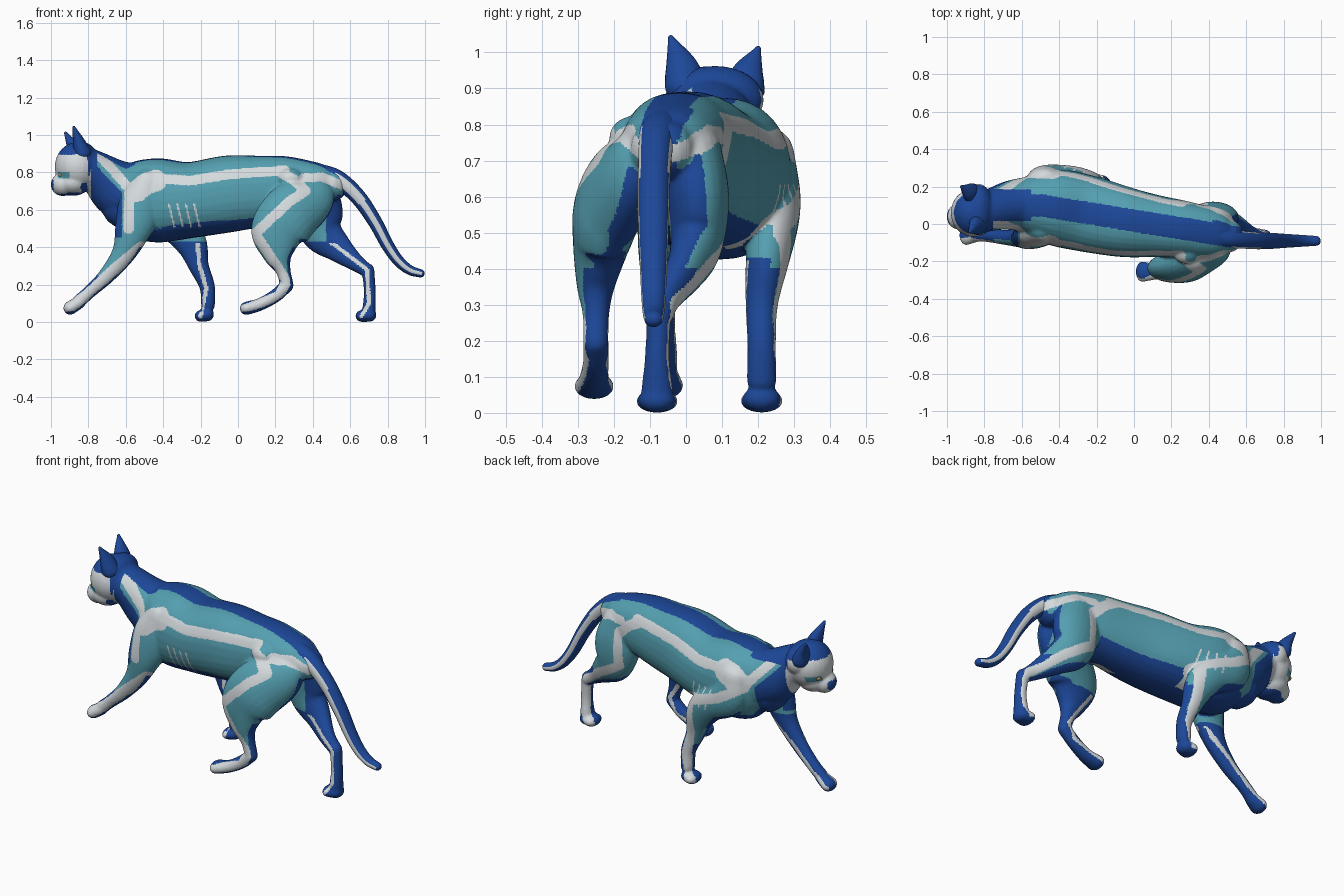
import bpy, bmesh, math
from mathutils import Vector, Matrix

if "Cube" in bpy.data.objects:
    bpy.data.objects.remove(bpy.data.objects["Cube"])


def material(name, rgb):
    m = bpy.data.materials.new(name)
    m.diffuse_color = (*rgb, 1)
    m.use_nodes = True
    m.node_tree.nodes["Principled BSDF"].inputs["Base Color"].default_value = m.diffuse_color
    return m


BLUE, TEAL, BONE = 0, 1, 2
palette = [material("fur blue", (0.012, 0.064, 0.32)),
           material("muscle teal", (0.09, 0.35, 0.44)),
           material("bone white", (0.66, 0.70, 0.72))]
amber = material("eye amber", (0.45, 0.25, 0.08))


def spline(pts, steps=6):
    """Smooth interpolation through stations."""
    pts = [Vector(p) for p in pts]
    if len(pts) == 2:
        return [pts[0].lerp(pts[1], i / steps) for i in range(steps + 1)]
    ext = [pts[0] * 2 - pts[1]] + pts + [pts[-1] * 2 - pts[-2]]
    out = []
    for i in range(1, len(ext) - 2):
        a, b, c, d = ext[i - 1:i + 3]
        for k in range(steps):
            t = k / steps
            out.append(0.5 * (2 * b + (c - a) * t + (2 * a - 5 * b + 4 * c - d) * t * t
                              + (3 * b - a - 3 * c + d) * t ** 3))
    return out + [pts[-1]]


def loft(bm, stations, sides=24, steps=6, power=1.0):
    """Rounded tube through (x, y, z, half width in y, half depth)."""
    st = spline([s if len(s) == 5 else (*s, s[3]) for s in stations], steps)
    pos = [Vector(s[:3]) for s in st]
    tan = [(pos[min(i + 1, len(pos) - 1)] - pos[max(i - 1, 0)]).normalized() for i in range(len(pos))]
    rows = [(p, t, s[3], s[4]) for p, t, s in zip(pos, tan, st)]

    def cap(row, sign):
        p, t, a, b = row
        r = min(a, b)
        return [(p + t * sign * r * math.sin(q), t, a * math.cos(q), b * math.cos(q)) for q in (0.4, 0.8, 1.15, 1.45)]

    def bulge(v):
        return math.copysign(abs(v) ** power, v)
    rows = cap(rows[0], -1)[::-1] + rows + cap(rows[-1], 1)
    angles = [2 * math.pi * k / sides for k in range(sides)]
    rings = []
    for p, t, a, b in rows:
        lat = Vector((0, 1, 0))
        lat = (lat - t * lat.dot(t)).normalized()
        nor = t.cross(lat)
        rings.append([bm.verts.new(p + lat * a * bulge(math.cos(q)) + nor * b * bulge(math.sin(q)))
                      for q in angles])
    for r, s in zip(rings, rings[1:]):
        for k in range(sides):
            bm.faces.new((r[k], r[(k + 1) % sides], s[(k + 1) % sides], s[k]))
    bm.faces.new(rings[0][::-1])
    bm.faces.new(rings[-1])


def ball(bm, c, r):
    bmesh.ops.create_uvsphere(bm, u_segments=24, v_segments=16, radius=1,
                              matrix=Matrix.Translation(c) @ Matrix.Diagonal((*r, 1)))


def finish(bm, name, mats):
    bmesh.ops.recalc_face_normals(bm, faces=bm.faces)
    me = bpy.data.meshes.new(name)
    bm.to_mesh(me)
    bm.free()
    ob = bpy.data.objects.new(name, me)
    bpy.context.collection.objects.link(ob)
    for m in mats:
        me.materials.append(m)
    me.polygons.foreach_set("use_smooth", [True] * len(me.polygons))
    return ob


bm = bmesh.new()
# torso
loft(bm, [(-.62, .10, .65, .12, .15), (-.55, .10, .655, .17, .205), (-.42, .09, .65, .205, .225),
          (-.25, .055, .653, .205, .203), (-.05, .01, .685, .188, .205), (.12, -.012, .70, .166, .19),
          (.28, -.03, .72, .15, .167), (.42, -.05, .735, .13, .12), (.50, -.065, .73, .09, .085)],
     sides=32, power=.88)
# neck
loft(bm, [(-.55, .10, .68, .16, .17), (-.65, .10, .72, .135, .155), (-.75, .08, .795, .115, .115),
          (-.83, .065, .83, .115, .11)])
# head: skull, brow between the ears, jaw, muzzle
ball(bm, (-.858, .06, .83), (.122, .13, .132))
ball(bm, (-.835, .08, .868), (.085, .137, .095))
ball(bm, (-.88, .05, .745), (.09, .10, .07))
ball(bm, (-.936, .04, .735), (.066, .07, .062))
# hip points
ball(bm, (.28, -.145, .765), (.075, .068, .058))
ball(bm, (.33, .04, .785), (.07, .05, .05))
# near front leg, reaching forward
loft(bm, [(-.48, -.02, .74, .08, .09), (-.52, -.045, .62, .08, .12), (-.56, -.07, .5, .065, .10),
          (-.61, -.075, .37, .05, .065), (-.70, -.07, .25, .04, .045), (-.79, -.06, .165, .036),
          (-.845, -.06, .115, .036)])
loft(bm, [(-.85, -.06, .105, .04, .035), (-.897, -.06, .075, .054, .037)])
# far front leg, planted under the chest
loft(bm, [(-.48, .23, .72, .07, .09), (-.45, .25, .60, .068, .11), (-.33, .24, .52, .07, .10),
          (-.25, .225, .42, .06, .085), (-.21, .21, .30, .045, .055), (-.165, .21, .19, .04, .042),
          (-.16, .21, .09, .042, .037)])
loft(bm, [(-.165, .21, .04, .052, .037), (-.20, .21, .032, .06, .032)])
# near hind leg, lifted forward
loft(bm, [(.39, -.11, .73, .08, .12), (.37, -.16, .66, .09, .145), (.275, -.215, .57, .095, .16),
          (.215, -.235, .47, .08, .15), (.215, -.25, .36, .055, .085), (.24, -.25, .28, .038, .042),
          (.262, -.25, .20, .035)])
loft(bm, [(.262, -.25, .195, .036), (.20, -.25, .14, .036), (.12, -.255, .095, .042, .034),
          (.045, -.255, .073, .056, .036)])
# far hind leg, stretched back
loft(bm, [(.39, .0, .72, .10, .13), (.42, .03, .60, .09, .14), (.45, .03, .48, .075, .115),
          (.53, .0, .40, .055, .08), (.62, -.05, .325, .04, .05), (.69, -.07, .275, .036)])
loft(bm, [(.695, -.075, .28, .034), (.705, -.08, .16, .034, .032), (.70, -.08, .06, .045, .036)])
loft(bm, [(.705, -.08, .036, .05, .035), (.66, -.08, .032, .06, .032)])
body = finish(bm, "body_head_and_legs", [])

# blend all the volumes into one skin
bpy.context.view_layer.objects.active = body
body.select_set(True)
rm = body.modifiers.new("blend", 'REMESH')
rm.mode, rm.voxel_size, rm.use_smooth_shade = 'VOXEL', 0.007, True
sm = body.modifiers.new("soften", 'SMOOTH')
sm.factor, sm.iterations = 0.5, 10
for name in ("blend", "soften"):
    bpy.ops.object.modifier_apply(modifier=name)
for m in palette:
    body.data.materials.append(m)


# painted skeleton lines, as side-view (x, z) paths with a half width
def path(w, *pts):
    return [(*a, *b, w) for a, b in zip(pts, pts[1:])]


shared = (path(.026, (-.40, .765), (-.25, .755), (-.05, .79), (.25, .81))
          + path(.024, (.35, .77), (.45, .775), (.58, .72))
          + path(.026, (-.73, .88), (-.64, .78), (-.58, .71))
          + path(.058, (-.54, .70), (-.49, .74), (-.44, .755))
          + path(.028, (.23, .80), (.30, .76), (.36, .70)))
for i in range(4):
    x = -.37 + i * .045
    shared += path(.005, (x, .63), (x + .03, .51))
bones = {-1: shared + path(.028, (-.58, .70), (-.585, .50))
         + path(.030, (-.52, .40), (-.68, .265), (-.80, .15), (-.91, .07))
         + path(.027, (.36, .70), (.27, .64), (.09, .47))
         + path(.027, (.09, .47), (.14, .40), (.26, .22), (.22, .14), (.02, .06)),
         1: shared + path(.028, (-.56, .68), (-.42, .60), (-.20, .52))
         + path(.028, (-.22, .50), (-.21, .32), (-.17, .18), (-.20, .03))
         + path(.026, (.37, .70), (.37, .50), (.52, .41), (.69, .28), (.70, .10), (.66, .03))}


def on_bone(x, z, side, scale):
    for ax, az, bx, bz, w in bones[side]:
        w *= scale
        dx, dz = bx - ax, bz - az
        t = max(0, min(1, ((x - ax) * dx + (z - az) * dz) / (dx * dx + dz * dz)))
        if (x - ax - dx * t) ** 2 + (z - az - dz * t) ** 2 < w * w:
            return True
    return False


def skin_colour(p, n):
    x, y, z = p
    axis = max(-.09, min(.1, .1 - .164 * (x + .5)))
    if x < -.755 and z > .62:                        # head
        if x < -.986 and .705 < z < .76:
            return BLUE
        if abs(z - .785) < .018 and -.965 < x < -.90 and abs(n.y) > .3:
            return TEAL
        return BONE if x < -.785 and z < .895 and n.x < .45 and n.z > -.85 else BLUE
    if z > .7 and abs(y - axis) < (.06 if x > -.55 else .085) and n.z > .3:
        return BLUE                                  # back stripe
    side = -1 if y < axis else 1
    if x > .5 and z < .55:
        side = 1
    out = side * n.y
    if z < .4 and (n.x > .6 or n.z < -.6):           # backs and soles of the feet
        return BLUE
    if out > .2 and on_bone(x, z, side, 1):
        return BONE
    if out < -.5 and z < .42 and on_bone(x, z, side, .4):
        return BONE
    if x < -.62 and z > .45 and -.73 * (x + .74) - .69 * (z - .89) > .05:
        return BLUE                                  # throat
    if z < .25 or (out < .3 and z < .43):            # lower legs
        return BLUE
    if n.z < -.6 or (x > .42 and out < .4 and (x > .47 or out > -.4)):  # belly and rump
        return BLUE
    return TEAL


for f in body.data.polygons:
    f.material_index = skin_colour(f.center, f.normal)

# ears
bm = bmesh.new()
loft(bm, [(-.832, -.003, .905, .055, .048), (-.85, -.012, .96, .046, .034), (-.877, -.042, 1.04, .008, .008)])
loft(bm, [(-.868, .163, .895, .055, .046), (-.886, .172, .945, .044, .032), (-.922, .20, 1.01, .008, .008)])
finish(bm, "ears", [palette[BLUE]])

# tail, with a bone line along both flanks
bm = bmesh.new()
loft(bm, [(.42, -.06, .80, .06, .05), (.53, -.08, .765, .05, .048), (.64, -.088, .67, .045, .043),
          (.73, -.09, .54, .043, .038), (.80, -.09, .41, .038, .034), (.86, -.09, .325, .034, .03),
          (.92, -.09, .277, .03, .026), (.976, -.09, .26, .026, .022)], sides=32, steps=8)
tail = finish(bm, "tail", palette)
for f in tail.data.polygons:
    f.material_index = BONE if abs(f.normal.y) > .87 else BLUE

# eyes
bm = bmesh.new()
for c in ((-.944, -.003, .787), (-.949, .118, .787)):
    ball(bm, c, (.016, .016, .014))
finish(bm, "eyes", [amber])
